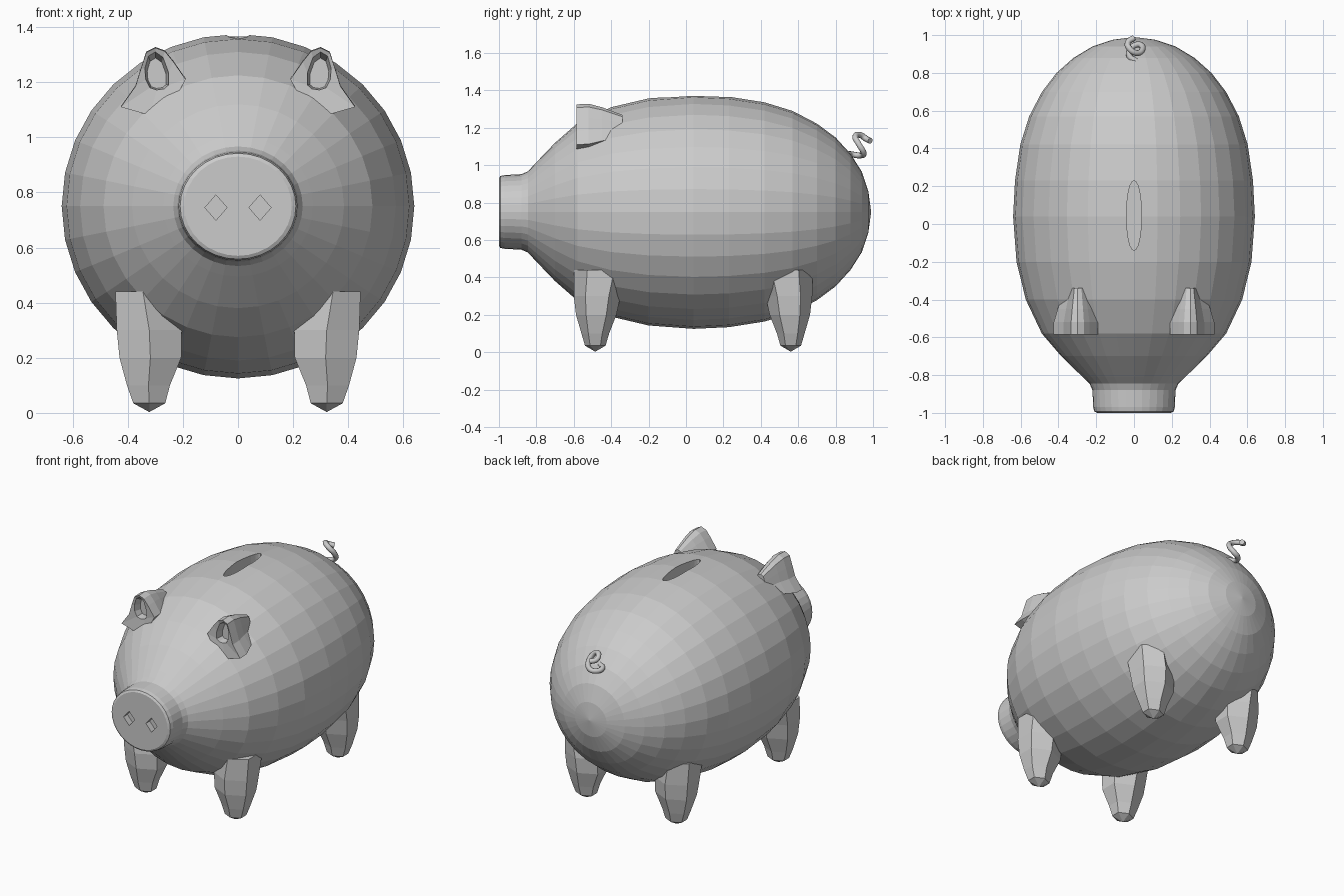
import bpy, bmesh
from math import cos, sin, pi
from mathutils import Vector

if "Cube" in bpy.data.objects:
    bpy.data.objects.remove(bpy.data.objects["Cube"])


def loft(name, rings, cap_start=True, cap_end=True):
    """Skin a list of equal-length point rings; one-point rings make tips."""
    bm = bmesh.new()
    vr = [[bm.verts.new(p) for p in r] for r in rings]
    for a, b in zip(vr, vr[1:]):
        n = max(len(a), len(b))
        for i in range(n):
            j = (i + 1) % n
            if len(a) == 1:
                bm.faces.new((a[0], b[j], b[i]))
            elif len(b) == 1:
                bm.faces.new((a[i], a[j], b[0]))
            else:
                bm.faces.new((a[i], a[j], b[j], b[i]))
    if cap_start and len(vr[0]) > 2:
        bm.faces.new(vr[0])
    if cap_end and len(vr[-1]) > 2:
        bm.faces.new(vr[-1])
    bmesh.ops.recalc_face_normals(bm, faces=bm.faces)
    me = bpy.data.meshes.new(name)
    bm.to_mesh(me)
    bm.free()
    ob = bpy.data.objects.new(name, me)
    bpy.context.collection.objects.link(ob)
    return ob


def mirror_x(ob):
    ob.modifiers.new("mirror", 'MIRROR').use_axis[0] = True


def cut(ob, cutter):
    m = ob.modifiers.new("cut", 'BOOLEAN')
    m.operation, m.solver, m.object = 'DIFFERENCE', 'EXACT', cutter
    cutter.hide_render = True
    cutter.hide_viewport = True


# Body and snout: 32-sided lathe along y (y, half width, half height)
ZC, SIDES = 0.75, 32
profile = [(-1.0, .195, .18), (-.993, .21, .192), (-.97, .216, .197), (-.88, .22, .202),
           (-.845, .235, .217), (-.81, .272, .255), (-.7, .385, .37), (-.58, .488, .475),
           (-.4, .573, .56), (-.2, .622, .607), (.04, .64, .625), (.23, .63, .616),
           (.42, .602, .586), (.57, .555, .54), (.7, .487, .472), (.8, .41, .398),
           (.88, .32, .31), (.94, .22, .215), (.975, .115, .11)]
rings = [[(rx * cos(2 * pi * i / SIDES), y, ZC + rz * sin(2 * pi * i / SIDES))
          for i in range(SIDES)] for y, rx, rz in profile]
body = loft("body", rings + [[(0, .99, ZC)]])

# Coin slot and nostril cutters
slot = loft("slot_cutter", [[(.04 * cos(2 * pi * i / 24), .045 + .185 * sin(2 * pi * i / 24), z)
                             for i in range(24)] for z in (1.15, 1.5)])
cut(body, slot)
for side in (-1, 1):
    nostril = loft("nostril_cutter", [[(side * .08 + .04 * cos(k * pi / 2), y, .745 + .046 * sin(k * pi / 2))
                                       for k in range(4)] for y in (-1.1, -.96)])
    cut(body, nostril)


# Legs: six-sided tapered stubs with a blunt point, flaring into the belly
def leg(name, y0, lean):
    levels = [(.035, .322, .0, .058, .055), (.10, .325, .0, .078, .074),
              (.20, .318, .005, .112, .108), (.30, .322, .01, .118, .125),
              (.44, .345, .03, .10, .145)]
    rr = [[(.322, y0, .003)]]
    for z, x, dy, rx, ry in levels:
        rr.append([(x + rx * cos(pi / 6 + k * pi / 3) / cos(pi / 6), y0 + lean * dy + ry * sin(pi / 6 + k * pi / 3), z)
                   for k in range(6)])
    mirror_x(loft(name, rr))


leg("front_legs", -.485, 1)
leg("rear_legs", .56, -1)

# Ears: flat-fronted outline with a recessed opening, tapering into the back
outline = [(.19, 1.21), (.235, 1.275), (.265, 1.312), (.30, 1.325), (.333, 1.308),
           (.352, 1.25), (.372, 1.185), (.425, 1.11), (.32, 1.08), (.24, 1.12)]
inner = [(.252, 1.19), (.252, 1.235), (.272, 1.29), (.30, 1.31), (.325, 1.295),
         (.338, 1.25), (.335, 1.21), (.32, 1.18), (.295, 1.172), (.268, 1.176)]


def ear_ring(pts, y, s=1.0, dz=0.0, c=(.295, 1.2)):
    return [(c[0] + (x - c[0]) * s, y, c[1] + (z - c[1]) * s + dz) for x, z in pts]


ear = loft("ears", [ear_ring(inner, -.53, .8), ear_ring(inner, -.578), ear_ring(outline, -.585),
                    ear_ring(outline, -.52, 1.0, .003), ear_ring(outline, -.45, .84, .005),
                    ear_ring(outline, -.34, .55, .0)])
mirror_x(ear)

# Curly tail: round tube along a spiral
path = [(.055, .82, 1.07), (.01, .862, 1.062), (-.025, .89, 1.057), (-.012, .935, 1.052),
        (.03, .95, 1.065), (.045, .925, 1.11), (.015, .905, 1.152), (-.025, .93, 1.162),
        (-.032, .962, 1.142), (.0, .985, 1.13)]
cu = bpy.data.curves.new("tail", 'CURVE')
cu.dimensions = '3D'
cu.bevel_depth, cu.bevel_resolution, cu.resolution_u = .016, 2, 5
cu.use_fill_caps = True
sp = cu.splines.new('BEZIER')
sp.bezier_points.add(len(path) - 1)
for bp, p in zip(sp.bezier_points, path):
    bp.co = Vector(p)
    bp.handle_left_type = bp.handle_right_type = 'AUTO'
bpy.context.collection.objects.link(bpy.data.objects.new("tail", cu))
